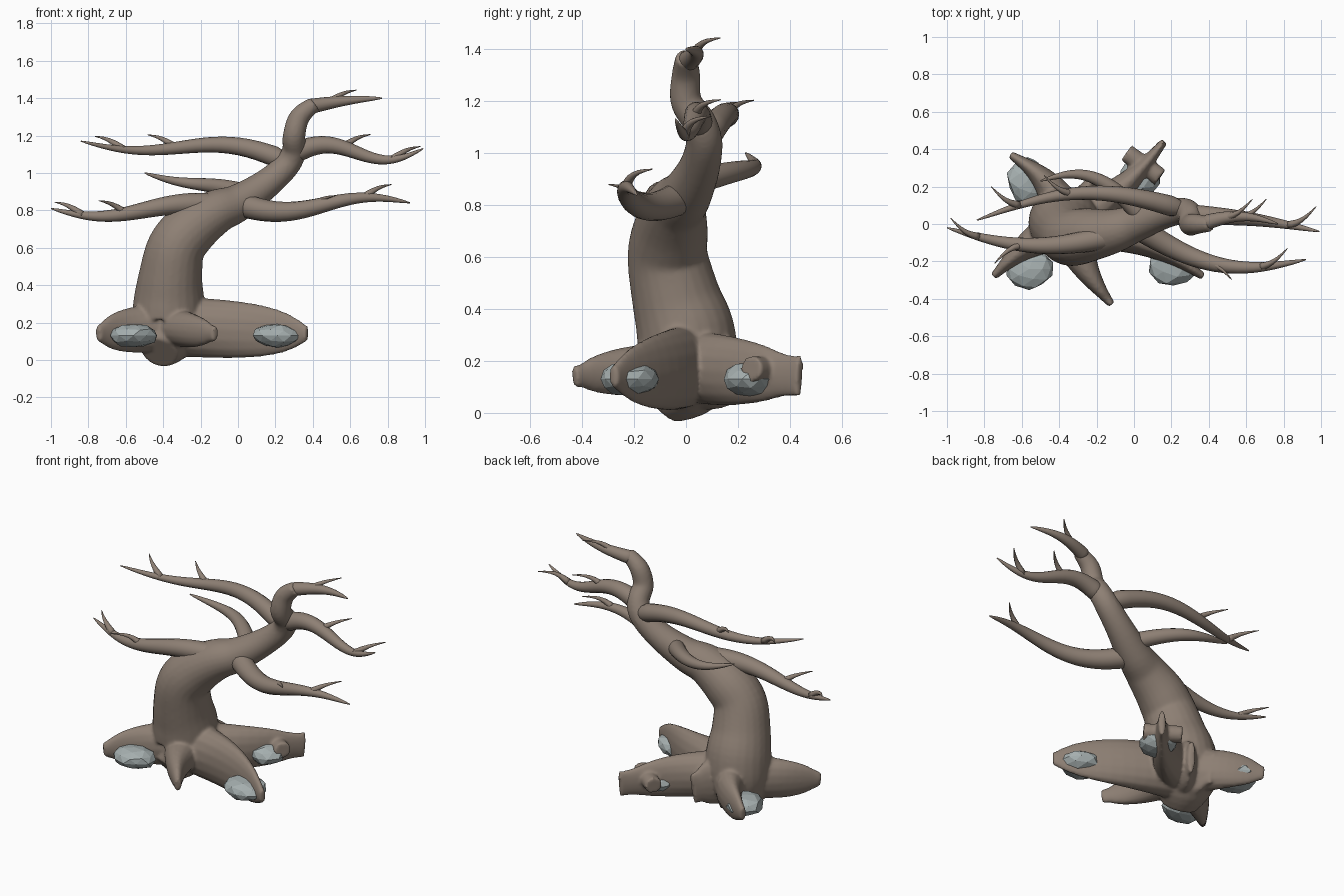
import bpy, bmesh, random
from math import sin, cos, pi, sqrt
from mathutils import Vector

random.seed(4)
cube = bpy.data.objects.get("Cube")
if cube:
    bpy.data.objects.remove(cube)

UP = Vector((0, 0, 1))
DEPTH = Vector((0, 1, 0))


def material(name, rgb):
    mat = bpy.data.materials.new(name)
    mat.use_nodes = True
    mat.diffuse_color = (*rgb, 1)
    shader = mat.node_tree.nodes["Principled BSDF"]
    shader.inputs["Base Color"].default_value = (*rgb, 1)
    return mat


bark = material("bark_brown", (0.27, 0.215, 0.175))
stone = material("stone_grey", (0.38, 0.43, 0.43))


def tube(bm, centres, heights, widths, axis=UP, sides=16):
    """Closed tube of elliptical rings; heights are measured along the axis."""
    rings = []
    last = len(centres) - 1
    for i, centre in enumerate(centres):
        tangent = (centres[min(i + 1, last)] - centres[max(i - 1, 0)]).normalized()
        along = (axis - tangent * axis.dot(tangent)).normalized()
        across = tangent.cross(along)
        angles = [2 * pi * k / sides for k in range(sides)]
        rings.append([bm.verts.new(centre + along * cos(a) * heights[i] + across * sin(a) * widths[i])
                      for a in angles])
    for lower, upper in zip(rings, rings[1:]):
        for k in range(sides):
            n = (k + 1) % sides
            bm.faces.new((lower[k], lower[n], upper[n], upper[k]))
    bm.faces.new(rings[0][::-1])
    bm.faces.new(rings[-1])


def finish(bm, name, mat, smooth=True):
    bmesh.ops.recalc_face_normals(bm, faces=bm.faces[:])
    mesh = bpy.data.meshes.new(name)
    bm.to_mesh(mesh)
    bm.free()
    for face in mesh.polygons:
        face.use_smooth = smooth
    mesh.materials.append(mat)
    obj = bpy.data.objects.new(name, mesh)
    bpy.context.collection.objects.link(obj)
    return obj


def smooth_path(points, steps=5):
    """Catmull-Rom curve through the points; the fourth value is the radius."""
    points = [Vector(p) for p in points]
    points = [points[0]] + points + [points[-1]]
    curve = []
    for a, b, c, d in zip(points, points[1:], points[2:], points[3:]):
        for step in range(steps):
            t = step / steps
            curve.append(b + (c - a) * t / 2 + (a - b * 2.5 + c * 2 - d / 2) * t ** 2
                         + (b * 3 - a - c * 3 + d) * t ** 3 / 2)
    return curve + [points[-1]]


def add_trunk(bm):
    """Leaning trunk that hooks upward into a blunt crown."""
    curve = smooth_path([
        (-0.42, -0.1, 0.04, 0.1), (-0.38, 0, 0.15, 0.18), (-0.37, 0, 0.3, 0.19),
        (-0.36, -0.04, 0.45, 0.17), (-0.33, -0.07, 0.6, 0.155), (-0.25, -0.06, 0.7, 0.145),
        (-0.12, -0.04, 0.79, 0.12), (0, 0, 0.84, 0.1), (0.15, 0.05, 0.94, 0.08),
        (0.26, 0.07, 1.04, 0.07), (0.3, 0.05, 1.12, 0.065), (0.3, 0, 1.2, 0.06),
        (0.33, 0, 1.3, 0.055), (0.41, 0, 1.37, 0.04)])
    radii = [p[3] for p in curve]
    tube(bm, [p.to_3d() for p in curve], radii, radii, axis=DEPTH, sides=24)


def add_root(bm, x, y, bend=0, height=0.16, tip=0.04):
    """Tall, thin root fin running from the trunk foot out to (x, y)."""
    foot = Vector((-0.35, 0, 0.18))
    reach = Vector((x, y, 0.14)) - foot
    side = UP.cross(reach).normalized()
    ts = [i / 12 for i in range(13)]
    tube(bm, [foot + reach * t + side * bend * sin(pi * t) for t in ts],
         [max(tip, height * sqrt(1 - t ** 3)) for t in ts],
         [0.02 + 0.12 * (1 - t) ** 1.2 for t in ts])


def add_limb(name, start, tip, radius, bow=(0, 0, 0), wave=0, twigs=()):
    """Tapering S-curved branch; twigs are (fraction along it, side)."""
    start, tip, bow = Vector(start), Vector(tip), Vector(bow)

    def point(t):
        return start.lerp(tip, t) + bow * sin(pi * t) + UP * wave * sin(2 * pi * t)

    bm = bmesh.new()
    ts = [i / 24 for i in range(25)]
    radii = [radius * (1 - t) ** 0.75 * min(1, 0.5 + 6 * t) + 0.003 for t in ts]
    tube(bm, [point(t) for t in ts], radii, radii)
    forward = 1 if tip.x > start.x else -1
    for fraction, side in twigs:
        reach = Vector((forward * 0.15, side * 0.1, 0.07))
        steps = [i / 6 for i in range(7)]
        thin = [0.02 * (1 - t) + 0.002 for t in steps]
        curl = Vector((0, -side, 0.7)) * 0.02
        tube(bm, [point(fraction) + reach * t + curl * sin(pi * t) for t in steps], thin, thin, sides=8)
    finish(bm, name, bark)


def add_boulder(name, x, y, length, depth):
    """Flattened, irregular faceted stone."""
    bm = bmesh.new()
    bmesh.ops.create_icosphere(bm, subdivisions=2, radius=1)
    for v in bm.verts:
        v.co *= random.uniform(0.9, 1.05)
    bmesh.ops.scale(bm, vec=(length / 2, depth / 2, 0.065), verts=bm.verts)
    bmesh.ops.translate(bm, vec=(x, y, 0.13), verts=bm.verts)
    finish(bm, name, stone, smooth=False)


# Trunk and roots, fused into one skin
bm = bmesh.new()
add_trunk(bm)
add_root(bm, 0.37, -0.28, bend=0.05)
add_root(bm, -0.75, -0.28, bend=-0.03, height=0.13)
add_root(bm, -0.12, -0.43, bend=-0.03, height=0.1)
add_root(bm, -0.66, 0.37, bend=-0.05, height=0.13)
add_root(bm, 0.16, 0.44, bend=-0.04, height=0.14, tip=0.08)
add_root(bm, -0.22, 0.25, tip=0.1)
add_root(bm, -0.4, 0.23, tip=0.1)
# Knuckle across the back root
knuckle = [0.05, 0.05]
tube(bm, [Vector((-0.04, 0.38, 0.16)), Vector((0.14, 0.25, 0.17))], knuckle, knuckle)
trunk = finish(bm, "trunk_and_roots", bark)
fuse = trunk.modifiers.new("fuse", "REMESH")
fuse.mode = "VOXEL"
fuse.voxel_size = 0.01
fuse.use_smooth_shade = True
soften = trunk.modifiers.new("soften", "SMOOTH")
soften.iterations = 4

# Windswept branches, from the lowest to the crown
add_limb("lower_right_branch", (-0.06, -0.05, 0.82), (-1, -0.02, 0.81), 0.065,
         bow=(0, -0.08, -0.02), wave=0.03, twigs=[(0.57, -1), (0.82, 1)])
add_limb("lower_left_branch", (-0.04, 0.02, 0.85), (0.92, -0.19, 0.84), 0.065,
         bow=(0, -0.13, -0.02), wave=-0.04, twigs=[(0.43, -1), (0.74, 1)])
add_limb("middle_back_branch", (0.08, 0, 0.88), (-0.5, 0.23, 1), 0.05,
         bow=(0, 0.13, 0), wave=0.01)
add_limb("upper_right_branch", (0.29, 0.07, 1.05), (-0.84, 0.02, 1.17), 0.055,
         bow=(0, 0.12, 0.03), wave=0.04, twigs=[(0.55, 1), (0.8, 1)])
add_limb("upper_left_branch", (0.27, 0.05, 1.09), (0.99, -0.04, 1.13), 0.055,
         bow=(0, 0.02, 0), wave=0.05, twigs=[(0.4, 1), (0.77, 1)])
add_limb("crown_branch", (0.36, 0, 1.35), (0.77, 0, 1.4), 0.04,
         bow=(0, 0.04, 0.01), twigs=[(0.3, 1)])

# Boulders caught between the roots
add_boulder("boulder_front_right", -0.56, -0.24, 0.26, 0.22)
add_boulder("boulder_front_left", 0.21, -0.22, 0.27, 0.24)
add_boulder("boulder_back_right", -0.57, 0.23, 0.22, 0.26)
add_boulder("boulder_back_left", 0.03, 0.25, 0.22, 0.22)
